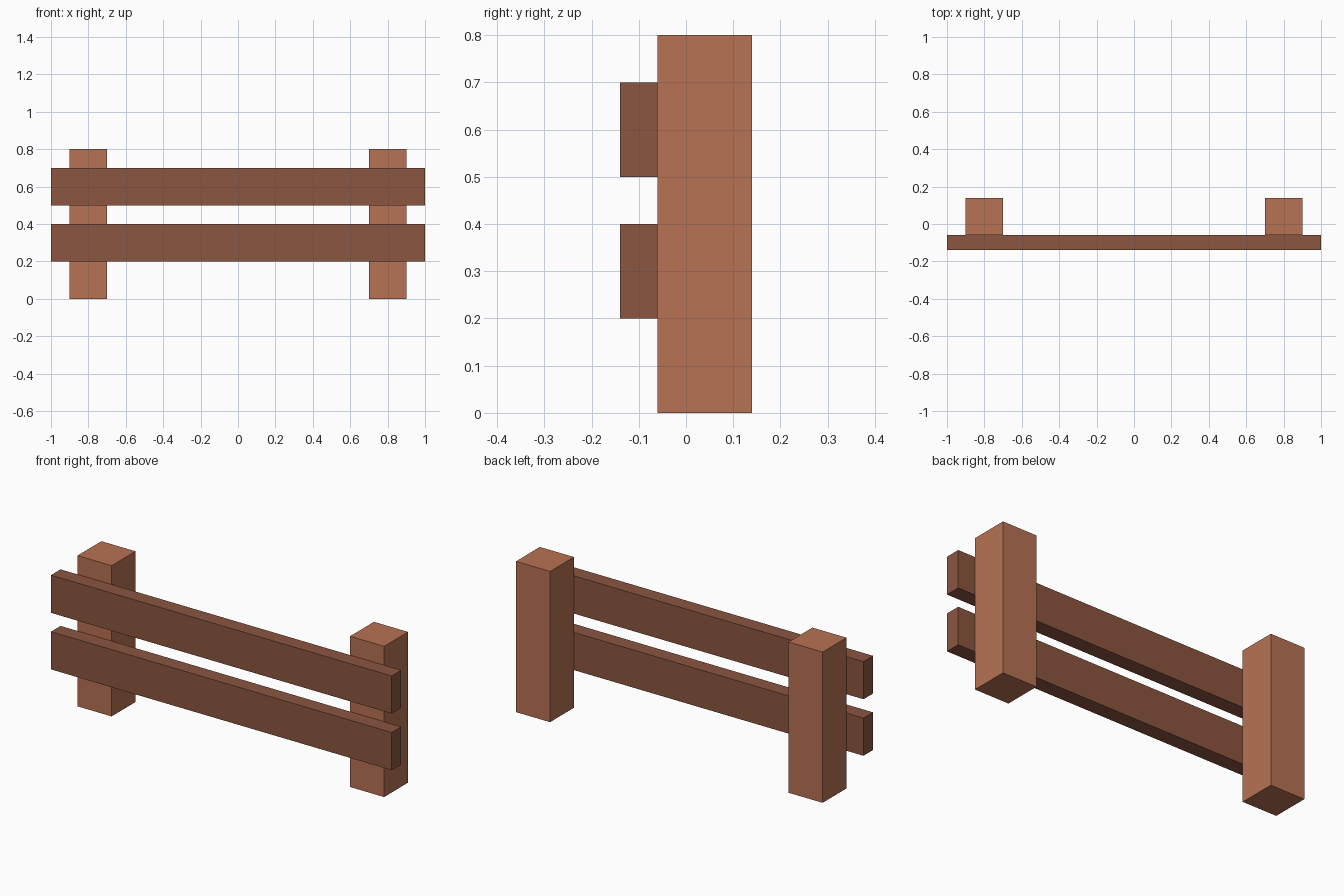
import bpy, bmesh
from mathutils import Vector

if "Cube" in bpy.data.objects:
    bpy.data.objects.remove(bpy.data.objects["Cube"])


def material(name, color):
    m = bpy.data.materials.new(name)
    m.diffuse_color = (*color, 1.0)
    m.use_nodes = True
    m.node_tree.nodes["Principled BSDF"].inputs["Base Color"].default_value = m.diffuse_color
    return m


def box(name, lo, hi, mat):
    """Axis-aligned block between two corners."""
    lo, hi = Vector(lo), Vector(hi)
    bm = bmesh.new()
    bmesh.ops.create_cube(bm, size=1.0)
    bmesh.ops.scale(bm, vec=hi - lo, verts=bm.verts)
    mesh = bpy.data.meshes.new(name)
    bm.to_mesh(mesh)
    bm.free()
    mesh.materials.append(mat)
    obj = bpy.data.objects.new(name, mesh)
    obj.location = (lo + hi) / 2
    bpy.context.collection.objects.link(obj)
    return obj


light_wood = material("light_wood", (0.474, 0.168, 0.084))
dark_wood = material("dark_wood", (0.258, 0.093, 0.051))

# Two upright posts
for side, x in (("left", -0.8), ("right", 0.8)):
    box(f"{side}_post", (x - 0.1, -0.06, 0.0), (x + 0.1, 0.14, 0.8), light_wood)

# Two long rails fixed to the front of the posts
for level, z in (("lower", 0.2), ("upper", 0.5)):
    box(f"{level}_rail", (-1.0, -0.14, z), (1.0, -0.06, z + 0.2), dark_wood)
